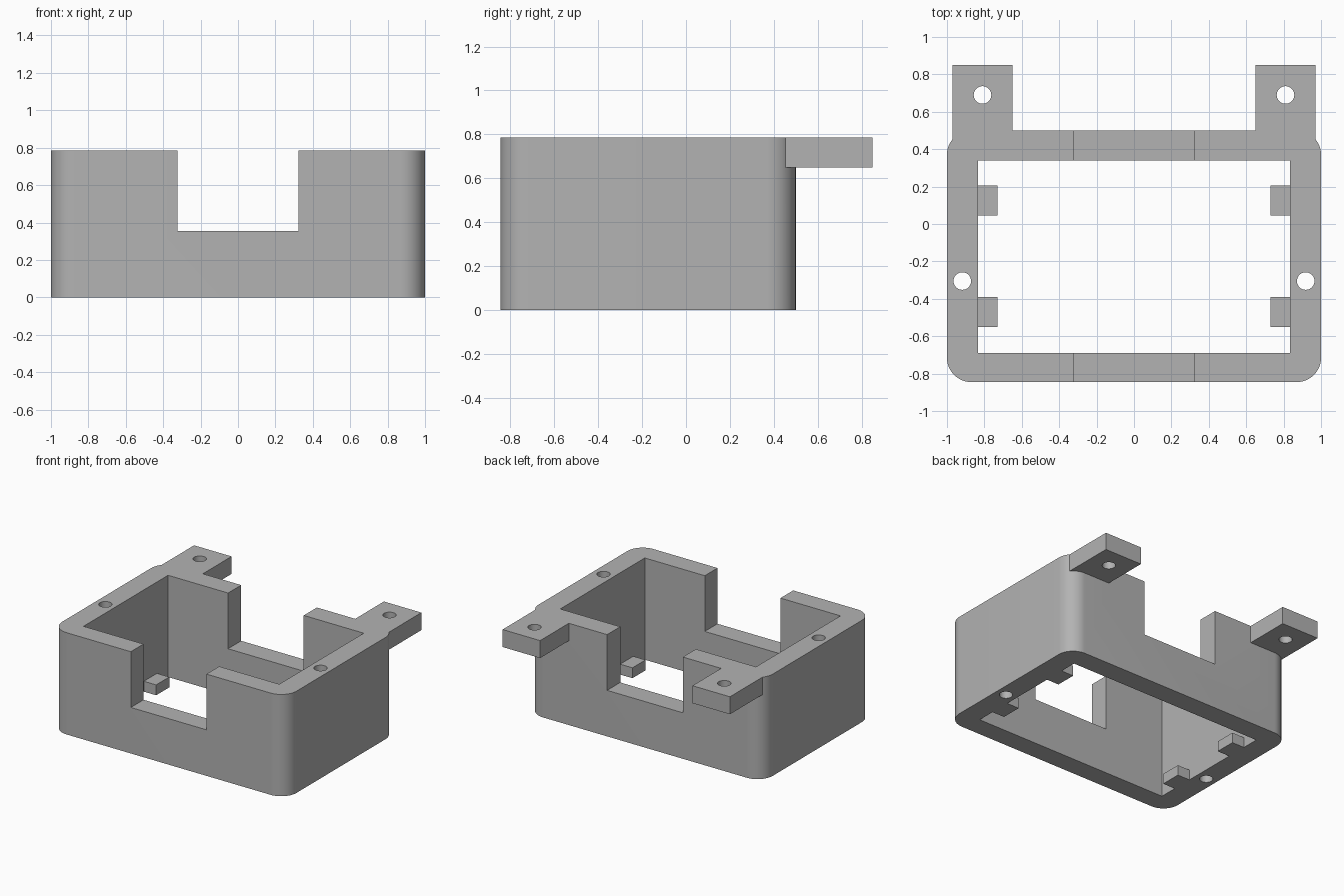
import bpy, bmesh, math

cube = bpy.data.objects.get("Cube")
if cube:
    bpy.data.objects.remove(cube, do_unlink=True)

grey = bpy.data.materials.new("plain grey")
grey.use_nodes = True
colour = (0.45, 0.45, 0.45, 1)
grey.diffuse_color = colour
grey.node_tree.nodes["Principled BSDF"].inputs["Base Color"].default_value = colour

HEIGHT = 0.785


def prism(name, outline, z0, z1):
    """Extrude a counter-clockwise outline from z0 to z1."""
    bm = bmesh.new()
    base = bm.faces.new([bm.verts.new((x, y, z0)) for x, y in outline])
    top = bmesh.ops.extrude_face_region(bm, geom=[base])["geom"]
    bmesh.ops.translate(bm, vec=(0, 0, z1 - z0),
                        verts=[v for v in top if isinstance(v, bmesh.types.BMVert)])
    bmesh.ops.recalc_face_normals(bm, faces=bm.faces)
    mesh = bpy.data.meshes.new(name)
    bm.to_mesh(mesh)
    bm.free()
    mesh.materials.append(grey)
    obj = bpy.data.objects.new(name, mesh)
    bpy.context.collection.objects.link(obj)
    return obj


def box(name, x0, x1, y0, y1, z0, z1):
    x0, x1 = sorted((x0, x1))
    return prism(name, [(x0, y0), (x1, y0), (x1, y1), (x0, y1)], z0, z1)


def arc(cx, cy, r, start, sweep, steps):
    return [(cx + r * math.cos(start + sweep * i / steps),
             cy + r * math.sin(start + sweep * i / steps)) for i in range(steps + 1)]


def combine(target, tool, operation):
    """Apply a boolean and discard the tool."""
    tool.hide_render = True
    mod = target.modifiers.new(operation, 'BOOLEAN')
    mod.operation, mod.solver, mod.object = operation, 'EXACT', tool
    bpy.context.view_layer.objects.active = target
    bpy.ops.object.modifier_apply(modifier=mod.name)
    bpy.data.objects.remove(tool, do_unlink=True)


# Rounded outer shell
r, front, back = 0.13, -0.845, 0.5
corners = [(1 - r, front + r), (1 - r, back - r), (r - 1, back - r), (r - 1, front + r)]
outline = []
for i, (cx, cy) in enumerate(corners):
    outline += arc(cx, cy, r, (i - 1) * math.pi / 2, math.pi / 2, 12)
frame = prism("frame", outline, 0, HEIGHT)

# Rear mounting tabs
for side in (-1, 1):
    combine(frame, box("tab", side * 0.65, side * 0.97, 0.37, 0.85, 0.65, HEIGHT), 'UNION')

# Open middle and the slot through the front and back walls
combine(frame, box("cavity_cutter", -0.835, 0.835, -0.69, 0.34, -0.1, 1), 'DIFFERENCE')
combine(frame, box("slot_cutter", -0.323, 0.323, -1, 0.6, 0.355, 1), 'DIFFERENCE')

# Screw holes in the tabs and side walls
for side in (-1, 1):
    for x, y in ((0.81, 0.69), (0.918, -0.305)):
        circle = arc(side * x, y, 0.047, 0, math.tau, 32)[:-1]
        combine(frame, prism("hole_cutter", circle, -0.1, 1), 'DIFFERENCE')

bpy.ops.object.select_all(action='DESELECT')
frame.select_set(True)
bpy.context.view_layer.objects.active = frame
bpy.ops.object.shade_smooth_by_angle(angle=math.radians(30))

# Small support blocks at the foot of the side walls
for side, label in ((-1, "right"), (1, "left")):
    for y, place in ((-0.55, "front"), (0.045, "back")):
        box(f"{place}_{label}_support", side * 0.73, side * 0.835, y, y + 0.16, 0, 0.08)
